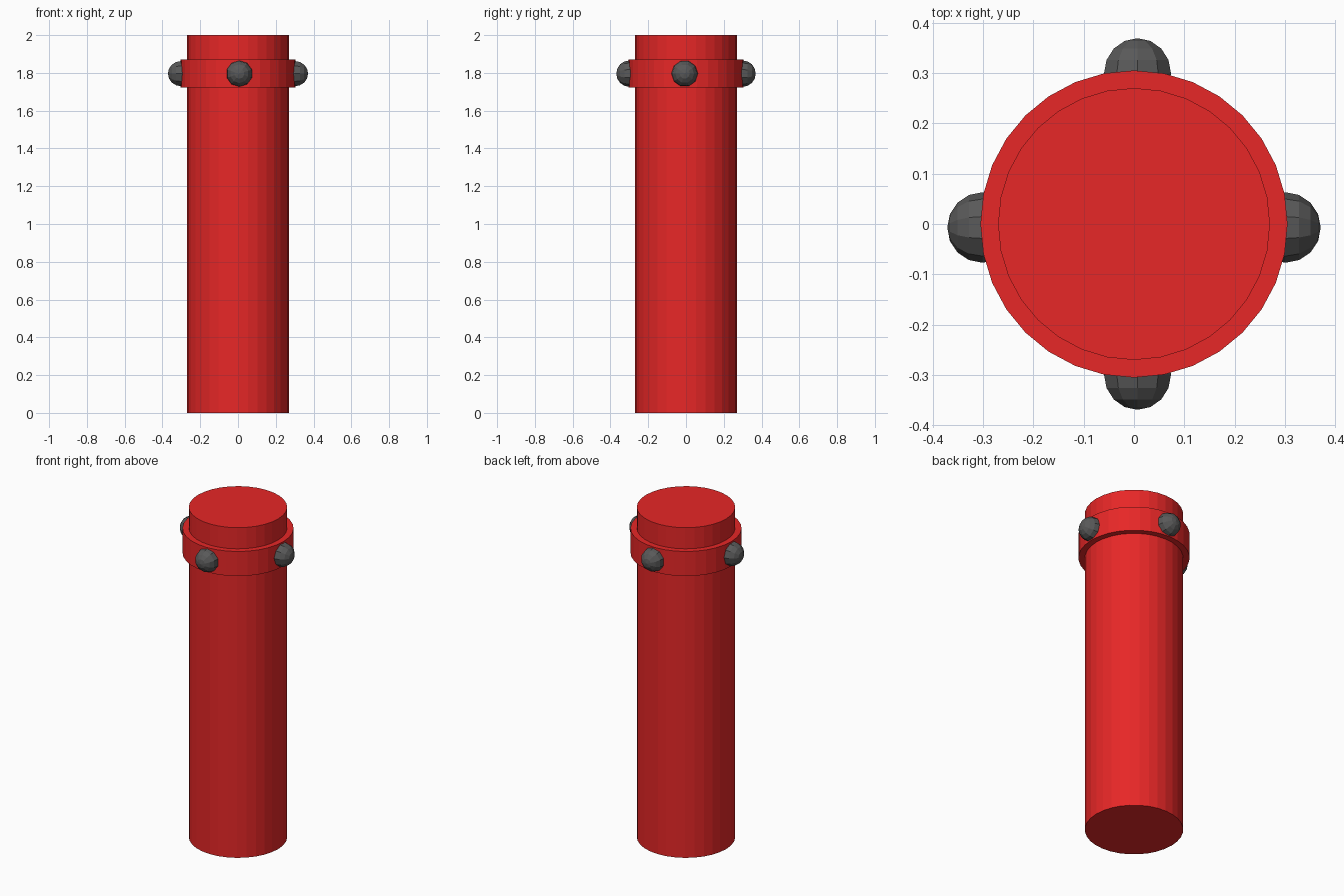
import bpy
from math import pi

if "Cube" in bpy.data.objects:
    bpy.data.objects.remove(bpy.data.objects["Cube"])

def material(name, rgb):
    m = bpy.data.materials.new(name)
    m.diffuse_color = (*rgb, 1)
    m.use_nodes = True
    m.node_tree.nodes["Principled BSDF"].inputs["Base Color"].default_value = m.diffuse_color
    return m

red = material("red", (0.8, 0.02, 0.02))
dark = material("dark_grey", (0.1, 0.1, 0.1))

def cylinder(name, radius, z0, z1):
    bpy.ops.mesh.primitive_cylinder_add(vertices=32, radius=radius, depth=z1 - z0,
                                        location=(0, 0, (z0 + z1) / 2))
    ob = bpy.context.object
    ob.name = name
    ob.data.materials.append(red)

def stud(name, location, rotation):
    bpy.ops.mesh.primitive_uv_sphere_add(segments=10, ring_count=8, radius=0.07,
                                         location=location, rotation=rotation)
    ob = bpy.context.object
    ob.name = name
    ob.data.materials.append(dark)

# Post and raised band
cylinder("post", 0.27, 0, 2)
cylinder("collar", 0.305, 1.723, 1.872)

# Four faceted studs, poles pointing outwards
for side, s in (("front", -1), ("back", 1)):
    stud(side + "_stud", (0.007, s * 0.299, 1.796), (-s * pi / 2, 0, 0))
for side, s in (("left", -1), ("right", 1)):
    stud(side + "_stud", (s * 0.301, -0.007, 1.796), (0, s * pi / 2, 0))
